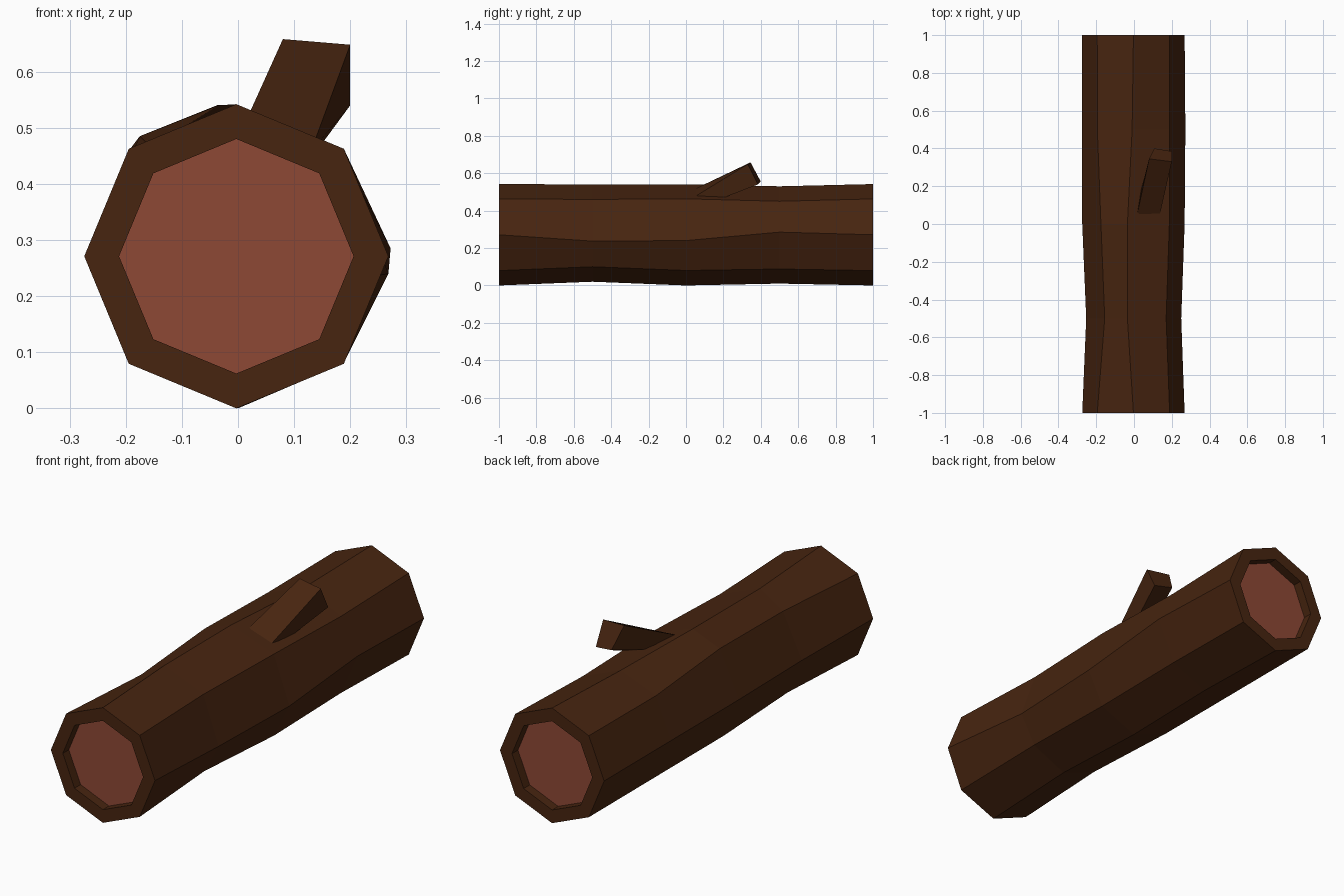
import bpy, bmesh, math

if "Cube" in bpy.data.objects:
    bpy.data.objects.remove(bpy.data.objects["Cube"])

def material(name, col):
    m = bpy.data.materials.new(name)
    m.diffuse_color = (*col, 1)
    m.use_nodes = True
    m.node_tree.nodes["Principled BSDF"].inputs["Base Color"].default_value = m.diffuse_color
    return m

bark = material("dark bark", (0.063, 0.018, 0.005))
wood = material("cut red wood", (0.27, 0.065, 0.035))

def make(name, bm, mats):
    bmesh.ops.recalc_face_normals(bm, faces=bm.faces)
    me = bpy.data.meshes.new(name)
    bm.to_mesh(me)
    bm.free()
    for m in mats:
        me.materials.append(m)
    ob = bpy.data.objects.new(name, me)
    bpy.context.collection.objects.link(ob)
    return ob

def octagon(r):
    return [(-0.003 + r * math.cos(i * math.pi / 4), 0.271 + r * math.sin(i * math.pi / 4)) for i in range(8)]

# Log: end recess, rim, three uneven middle rings, rim, end recess
END, INNER, DEPTH = octagon(0.271), octagon(0.209), 0.045
front_mid = [(.25, .237), (.17, .46), (-.035, .54), (-.155, .465), (-.253, .26), (-.18, .09), (0, .02), (.175, .1)]
middle = [(.268, .24), (.187, .463), (-.035, .541), (-.175, .485), (-.274, .271), (-.195, .08), (0, 0), (.188, .08)]
back_mid = [(.272, .285), (.187, .45), (-.01, .53), (-.194, .46), (-.274, .271), (-.195, .08), (0, .01), (.185, .088)]
rings = [(-1 + DEPTH, INNER), (-1, INNER), (-1, END), (-.5, front_mid), (0, middle),
         (.5, back_mid), (1, END), (1, INNER), (1 - DEPTH, INNER)]
bm = bmesh.new()
loops = [[bm.verts.new((x, y, z)) for x, z in pts] for y, pts in rings]
for a, b in zip(loops, loops[1:]):
    for i in range(8):
        j = (i + 1) % 8
        bm.faces.new((a[i], a[j], b[j], b[i]))
for loop in (loops[0], loops[-1]):
    bm.faces.new(loop).material_index = 1
make("log", bm, [bark, wood])

# Branch stub: tapered four-sided prism sunk a little into the log
base = [(.01, .02, .503), (.13, .02, .458), (.13, .14, .445), (.03, .15, .485)]
tip = [(.08, .345, .658), (.2, .33, .648), (.2, .385, .54), (.108, .40, .555)]
bm = bmesh.new()
a, b = ([bm.verts.new(p) for p in pts] for pts in (base, tip))
for i in range(4):
    j = (i + 1) % 4
    bm.faces.new((a[i], a[j], b[j], b[i]))
bm.faces.new(a)
bm.faces.new(b)
make("branch_stub", bm, [bark])
